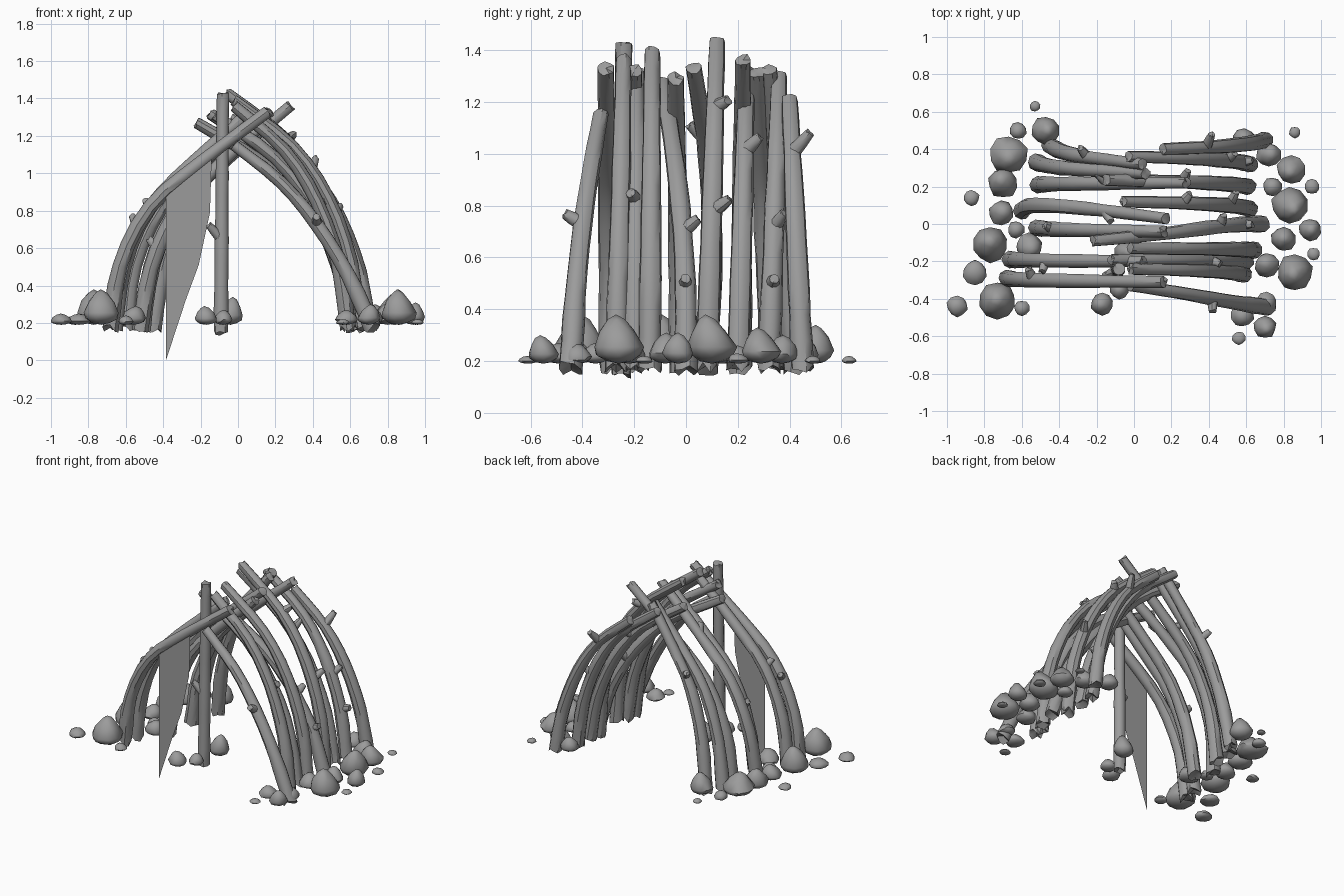
import bpy, bmesh, math, random
from mathutils import Vector

if "Cube" in bpy.data.objects:
    bpy.data.objects.remove(bpy.data.objects["Cube"])

random.seed(7)
SIDES = 9
grey = bpy.data.materials.new("dark_grey")
grey.diffuse_color = (0.33, 0.33, 0.33, 1)
grey.use_nodes = True
grey.node_tree.nodes["Principled BSDF"].inputs["Base Color"].default_value = grey.diffuse_color


def finish(bm, name, angle=40):
    bmesh.ops.recalc_face_normals(bm, faces=bm.faces)
    mesh = bpy.data.meshes.new(name)
    bm.to_mesh(mesh)
    bm.free()
    mesh.materials.append(grey)
    ob = bpy.data.objects.new(name, mesh)
    bpy.context.collection.objects.link(ob)
    bpy.ops.object.select_all(action='DESELECT')
    ob.select_set(True)
    bpy.context.view_layer.objects.active = ob
    bpy.ops.object.shade_smooth_by_angle(angle=math.radians(angle))
    return ob


def spline(pts, steps=3):
    """Catmull-Rom curve through the points."""
    p = [pts[0] * 2 - pts[1]] + pts + [pts[-1] * 2 - pts[-2]]
    out = []
    for i in range(1, len(p) - 2):
        a, b, c, d = p[i - 1:i + 3]
        for s in range(steps):
            t = s / steps
            out.append(0.5 * (2 * b + (c - a) * t + (2 * a - 5 * b + 4 * c - d) * t * t
                              + (3 * b - a - 3 * c + d) * t ** 3))
    return out + [pts[-1]]


def tube(bm, path, r0, r1, jag=0.022, jag_top=0.01):
    """Tapered round branch with broken ends, hollowed at the foot."""
    rings, n = [], len(path)
    for i, p in enumerate(path):
        tan = (path[min(i + 1, n - 1)] - path[max(i - 1, 0)]).normalized()
        u = tan.cross(Vector((0, 1, 0.1))).normalized()
        v = tan.cross(u)
        r = (r0 + (r1 - r0) * i / (n - 1)) * random.uniform(0.95, 1.05)
        j = jag if i == 0 else jag_top if i == n - 1 else 0
        rings.append([bm.verts.new(p + tan * random.uniform(-j, j) + r * (
            u * math.cos(2 * math.pi * k / SIDES) + v * math.sin(2 * math.pi * k / SIDES)))
            for k in range(SIDES)])
    for a, b in zip(rings, rings[1:]):
        for k in range(SIDES):
            j = (k + 1) % SIDES
            bm.faces.new((a[k], a[j], b[j], b[k]))
    for ring, q, dent in ((rings[0], path[1], jag), (rings[-1], path[-2], -.3 * jag_top)):
        mid = sum((v.co for v in ring), Vector()) / SIDES
        c = bm.verts.new(mid + (q - mid).normalized() * dent)
        for k in range(SIDES):
            bm.faces.new((ring[k], ring[(k + 1) % SIDES], c))


RIGHT_BOW = ((0, 0), (.06, .29), (.24, .57), (.53, .8), (1, 1))
LEFT_BOW = ((0, 0), (.06, .29), (.25, .56), (.58, .77), (1, 1))


def log(name, bow, base, top, bend, stubs=(), sway=0, r0=0.046, r1=0.031):
    """Pole bowed outward; bend 0 is straight, 1 is strongly arched."""
    base, top = Vector(base), Vector(top)
    w = top - base
    pts = []
    for fx, fz in bow:
        h = fz + (fx - fz) * bend
        pts.append(base + Vector((w.x * h, w.y * fz + sway * math.sin(math.pi * fz), w.z * fz)))
    path = spline(pts)
    bm = bmesh.new()
    tube(bm, path, r0, r1)
    # broken twig stubs
    for t, d in stubs:
        p = path[round(t * (len(path) - 1))]
        d = Vector(d)
        tube(bm, [p, p + d * 0.6, p + d], 0.03, 0.019, 0.004, 0.006)
    finish(bm, name)


# Poles leaning from the left
left = [
    ((-.45, .42, .17), (.05, .32, 1.33), .8, [(.6, (-.04, .05, .05))]),
    ((-.52, .33, .17), (.06, .27, 1.31), .85, []),
    ((-.51, .21, .17), (.28, .22, 1.36), .95, [(.7, (-.06, .05, .04))]),
    ((-.60, .07, .17), (.17, .03, 1.33), 1., [(.75, (.03, -.06, .05))], .05),
    ((-.52, -.02, .17), (.16, -.04, 1.29), .9, [(.35, (-.05, .02, .05))]),
    ((-.66, -.19, .17), (.05, -.20, 1.32), .95, [(.5, (-.02, -.06, .04))]),
    ((-.68, -.29, .17), (.16, -.31, 1.33), 1., [(.4, (-.03, .06, .05))]),
]
for i, args in enumerate(left):
    log(f"left_pole_{i + 1}", LEFT_BOW, *args)

# Poles leaning from the right
right = [
    ((.70, .45, .17), (.15, .40, 1.21), .85, [(.75, (.03, .07, .08))]),
    ((.62, .32, .17), (-.03, .36, 1.3), .9, [(.4, (.05, .04, .06)), (.25, (.07, .01, .02))]),
    ((.61, .20, .17), (-.15, .235, 1.32), .85, [(.7, (.03, .06, .06))]),
    ((.62, .08, .17), (-.06, .12, 1.43), 1., [(.42, (.04, .07, .05)), (.75, (.04, .05, .03))]),
    ((.68, 0, .17), (-.22, -.09, 1.27), .75, [(.28, (.06, 0, .03)), (.42, (.02, .06, .05))], .03),
    ((.64, -.14, .17), (-.02, -.13, 1.39), 1., []),
    ((.60, -.20, .17), (-.12, -.19, 1.31), .9, [(.5, (.06, -.02, .03))]),
    ((.59, -.27, .17), (-.02, -.24, 1.36), .9, []),
    ((.72, -.445, .17), (-.02, -.33, 1.15), .5, [(.5, (0, -.07, .04))], -.02),
]
for i, args in enumerate(right):
    log(f"right_pole_{i + 1}", RIGHT_BOW, *args)

# Upright post near the front
log("centre_post", RIGHT_BOW, (-.09, -.25, .15), (-.08, -.24, 1.43), 0,
    [(.35, (-.07, -.03, .08))], 0, .04, .033)

# Hanging cloth flap, a single thin sheet
bm = bmesh.new()
bm.faces.new([bm.verts.new((x, -.33, z)) for x, z in
              ((-.385, 0), (-.28, .32), (-.21, .51), (-.15, .79), (-.14, 1.11), (-.385, .89))])
finish(bm, "cloth_flap")


def rock(name, x, y, r, h):
    """Rounded stone that narrows to an off-centre peak."""
    bm = bmesh.new()
    bmesh.ops.create_icosphere(bm, subdivisions=2, radius=1)
    lean = Vector((random.uniform(-.3, .3), random.uniform(-.3, .3)))
    tall = min(1, h / 0.15)
    for v in bm.verts:
        t = max(v.co.z, 0)
        k = (1 - .42 * t * tall) * random.uniform(.93, 1.09)
        low = .34 if v.co.z < 0 else .66
        v.co = Vector((x + (v.co.x * k + lean.x * t * tall) * r,
                       y + (v.co.y * k + lean.y * t * tall) * r,
                       .19 + h * (.34 + low * v.co.z)))
    finish(bm, name, 45)


# Stones along both feet and round the post: x, y, radius, height
stones = [
    (-.47, .5, .075, .15), (-.62, .5, .045, .06), (-.53, .63, .028, .03),
    (-.67, .37, .1, .15), (-.7, .22, .08, .14), (-.87, .14, .042, .04),
    (-.71, .06, .065, .1), (-.63, -.03, .045, .06), (-.77, -.11, .095, .19),
    (-.85, -.26, .065, .06), (-.73, -.41, .1, .19), (-.945, -.44, .055, .06),
    (-.6, -.45, .04, .05), (-.56, -.12, .07, .1), (-.17, -.43, .06, .1),
    (-.04, -.15, .065, .15), (-.08, -.35, .05, .08), (.86, .49, .03, .03),
    (.59, .45, .06, .1), (.72, .37, .065, .11), (.84, .29, .075, .14),
    (.74, .2, .05, .07), (.95, .2, .04, .04), (.83, .1, .095, .19),
    (.94, -.03, .06, .12), (.8, -.08, .065, .12), (.71, -.22, .065, .1),
    (.96, -.16, .033, .03), (.86, -.26, .095, .19), (.71, -.42, .055, .08),
    (.7, -.55, .06, .11), (.58, -.49, .06, .08), (.56, -.61, .035, .03),
]
for i, s in enumerate(stones):
    rock(f"stone_{i + 1}", *s)
